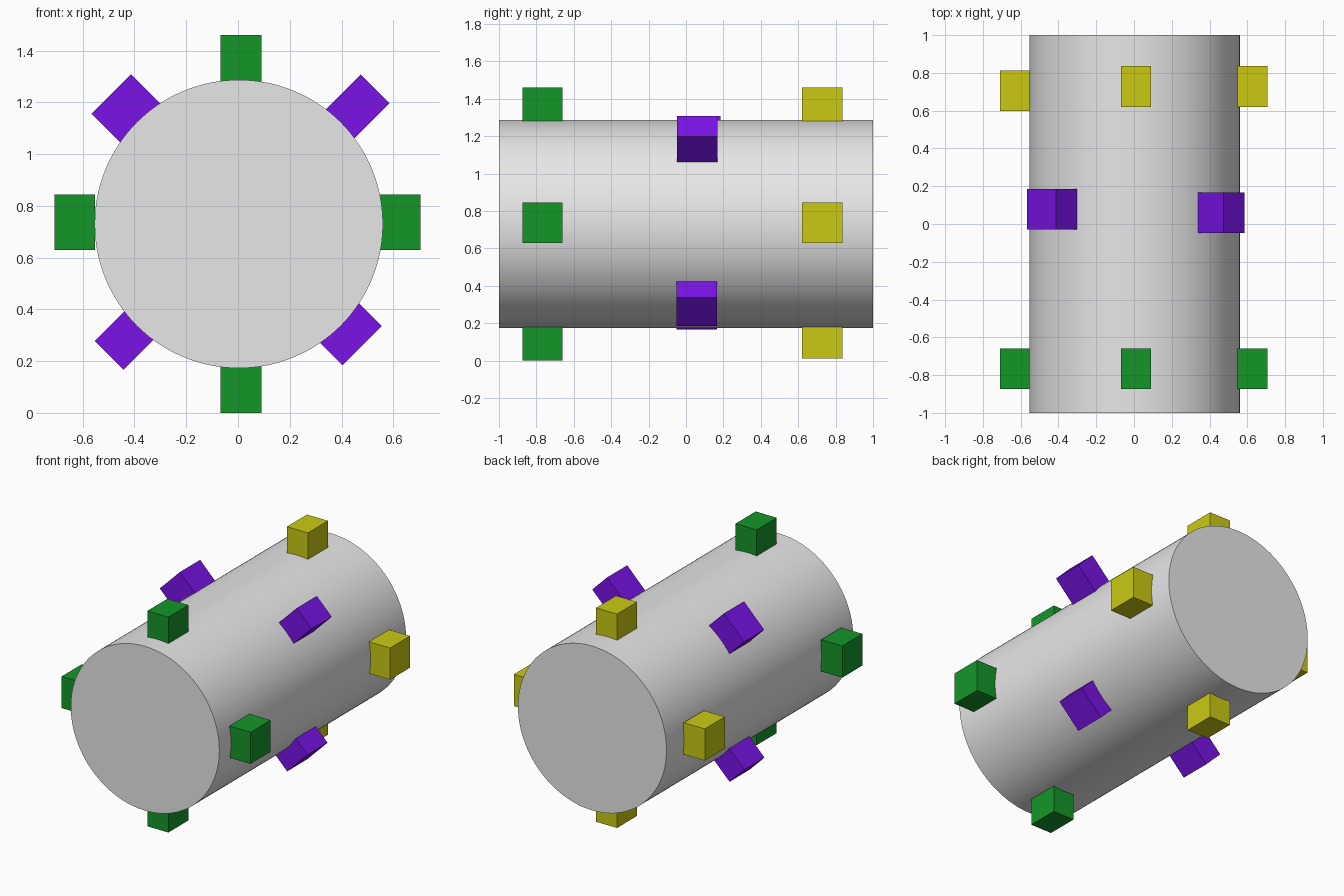
import bpy
from math import radians, cos, sin
from mathutils import Vector

default = bpy.data.objects.get("Cube")
if default:
    bpy.data.objects.remove(default, do_unlink=True)


def material(name, rgb):
    mat = bpy.data.materials.new(name)
    mat.use_nodes = True
    mat.diffuse_color = (*rgb, 1)
    mat.node_tree.nodes["Principled BSDF"].inputs["Base Color"].default_value = (*rgb, 1)
    return mat


grey = material("grey", (0.8, 0.8, 0.8))
green = material("green", (0.007, 0.305, 0.022))
purple = material("purple", (0.216, 0.007, 0.9))
yellow = material("yellow", (0.59, 0.59, 0.007))

LONG, SHORT = 0.215, 0.158  # block edge lengths


def block(name, mat, angle, x, y, z, upright):
    """Block facing outward at an angle; x, y, z is the middle of its outer face."""
    depth, width = (LONG, SHORT) if upright else (SHORT, LONG)
    a = radians(angle)
    outward = Vector((cos(a), 0, sin(a)))
    bpy.ops.mesh.primitive_cube_add(size=1)
    obj = bpy.context.object
    obj.name = name
    obj.scale = (depth, LONG, width)
    obj.rotation_euler = (0, -a, 0)
    obj.location = Vector((x, y, z)) - outward * depth / 2
    obj.data.materials.append(mat)


# Main body
bpy.ops.mesh.primitive_cylinder_add(vertices=128, radius=0.557, depth=2,
                                    location=(0.003, 0, 0.73),
                                    rotation=(radians(90), 0, 0))
body = bpy.context.object
body.name = "body_cylinder"
body.data.materials.append(grey)
bpy.ops.object.shade_smooth_by_angle(angle=radians(40))

# Front and back rings of four blocks
for ring, mat, y, left_y, right_y, low in (
        ("front", green, -0.767, -0.767, -0.767, 0.0),
        ("back", yellow, 0.728, 0.728, 0.705, 0.01)):
    block(ring + "_top_block", mat, 90, 0.011, y, 1.46, True)
    block(ring + "_bottom_block", mat, 270, 0.011, y, low, True)
    block(ring + "_left_block", mat, 0, 0.706, left_y, 0.737, False)
    block(ring + "_right_block", mat, 180, -0.71, right_y, 0.737, False)

# Middle ring of diagonal blocks
block("middle_upper_left_block", purple, 45, 0.53, 0.06, 1.2525, True)
block("middle_upper_right_block", purple, 135, -0.49, 0.078, 1.2325, False)
block("middle_lower_right_block", purple, 225, -0.4975, 0.057, 0.2225, True)
block("middle_lower_left_block", purple, 315, 0.48, 0.057, 0.26, False)
